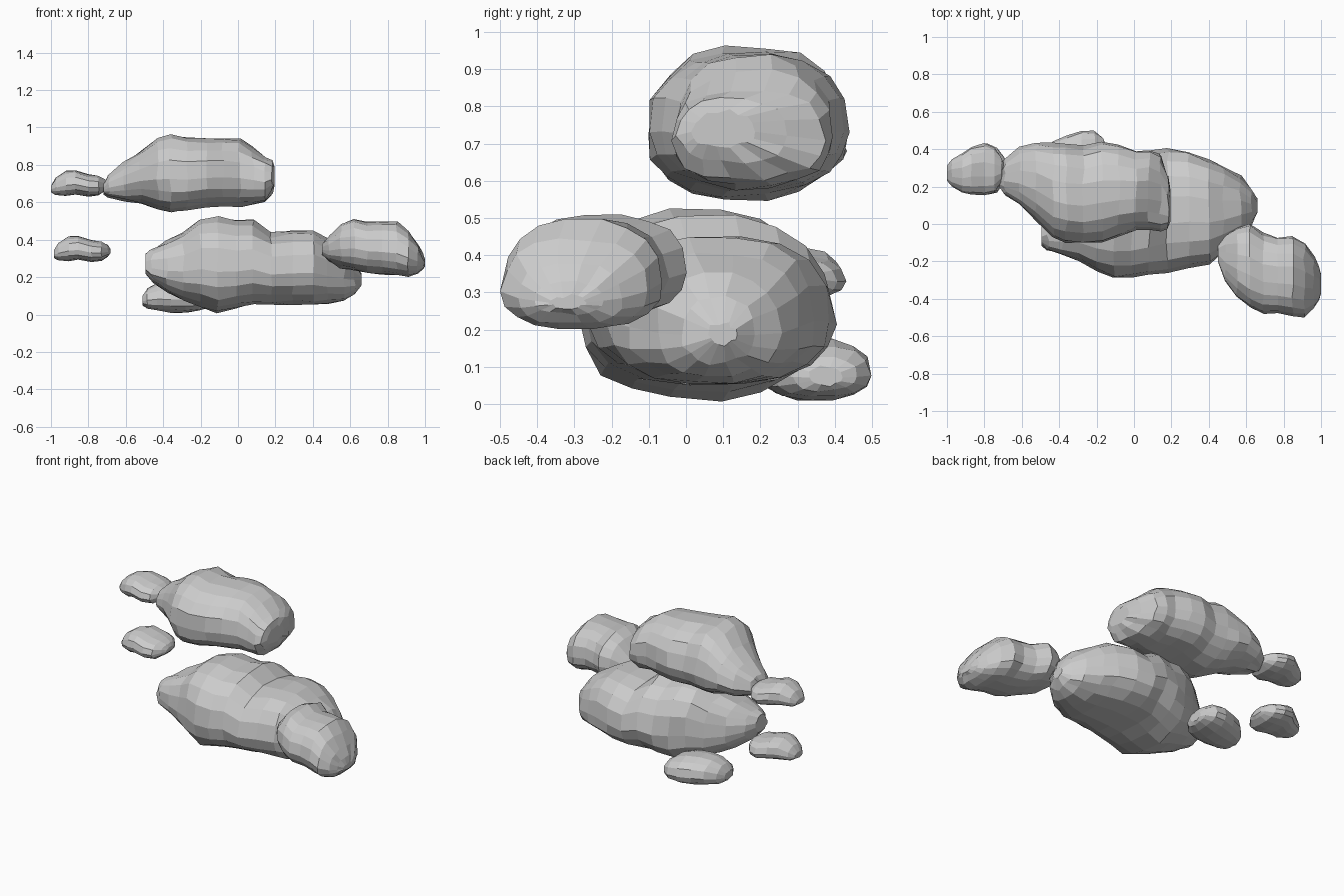
import bpy, bmesh, random
from math import sin, cos, pi

random.seed(4)


def spow(v, p):
    return (1 if v >= 0 else -1) * abs(v) ** p


def rock(name, rows, sides=18, waist=0.42, rough=0.008):
    """Loft a boulder through rows of (x, y front, y back, z bottom, z top)."""
    bm = bmesh.new()
    rings = []
    for i, (x, yf, yb, zb, zt) in enumerate(rows):
        mid, half = (yf + yb) / 2, (yb - yf) / 2
        zw = zb + waist * (zt - zb)
        ring = []
        for k in range(sides):
            a = 2 * pi * k / sides
            s, c = sin(a), cos(a)
            r = random.uniform(-rough, rough)
            y = mid + half * spow(c, 0.86) + r * c
            z = zw + ((zt - zw) * spow(s, 0.82) if s > 0 else (zw - zb) * spow(s, 0.88)) + r * s
            dx = 0 if i in (0, len(rows) - 1) else random.uniform(-rough, rough)
            ring.append(bm.verts.new((x + dx, y, max(z, 0))))
        rings.append(ring)
    for a, b in zip(rings, rings[1:]):
        for k in range(sides):
            j = (k + 1) % sides
            bm.faces.new((a[k], a[j], b[j], b[k]))
    bm.faces.new(rings[0])
    bm.faces.new(rings[-1])
    bmesh.ops.recalc_face_normals(bm, faces=bm.faces)
    me = bpy.data.meshes.new(name)
    bm.to_mesh(me)
    bm.free()
    ob = bpy.data.objects.new(name, me)
    bpy.context.collection.objects.link(ob)
    return ob


# Upper large boulder
rock("upper_boulder", [
    (-0.72, 0.20, 0.28, 0.645, 0.69),
    (-0.69, 0.16, 0.34, 0.63, 0.745),
    (-0.61, 0.10, 0.405, 0.61, 0.81),
    (-0.52, 0.02, 0.435, 0.60, 0.87),
    (-0.43, -0.07, 0.43, 0.565, 0.94),
    (-0.36, -0.095, 0.42, 0.55, 0.965),
    (-0.27, -0.105, 0.415, 0.56, 0.945),
    (-0.17, -0.095, 0.44, 0.575, 0.945),
    (-0.08, -0.06, 0.42, 0.58, 0.945),
    (0.01, -0.03, 0.39, 0.58, 0.935),
    (0.08, -0.035, 0.40, 0.59, 0.895),
    (0.14, -0.04, 0.37, 0.605, 0.85),
    (0.18, -0.02, 0.27, 0.65, 0.82),
    (0.195, 0.02, 0.18, 0.69, 0.79)])

# Lower large boulder
rock("lower_boulder", [
    (-0.495, -0.11, 0.00, 0.22, 0.32),
    (-0.46, -0.14, 0.07, 0.17, 0.355),
    (-0.38, -0.165, 0.16, 0.12, 0.39),
    (-0.29, -0.20, 0.24, 0.075, 0.445),
    (-0.20, -0.255, 0.30, 0.045, 0.515),
    (-0.11, -0.29, 0.34, 0.01, 0.53),
    (-0.01, -0.29, 0.37, 0.03, 0.505),
    (0.08, -0.275, 0.39, 0.05, 0.505),
    (0.18, -0.255, 0.405, 0.05, 0.44),
    (0.29, -0.23, 0.39, 0.05, 0.455),
    (0.40, -0.21, 0.35, 0.055, 0.455),
    (0.48, -0.16, 0.31, 0.06, 0.41),
    (0.57, -0.08, 0.255, 0.075, 0.35),
    (0.625, -0.01, 0.18, 0.11, 0.29),
    (0.66, 0.06, 0.13, 0.16, 0.22)])

# Medium boulder at the right front
rock("right_boulder", [
    (0.45, -0.20, -0.11, 0.32, 0.38),
    (0.49, -0.30, -0.055, 0.285, 0.42),
    (0.55, -0.385, -0.02, 0.25, 0.49),
    (0.62, -0.45, 0.00, 0.235, 0.515),
    (0.69, -0.475, -0.05, 0.225, 0.495),
    (0.77, -0.475, -0.07, 0.215, 0.50),
    (0.85, -0.49, -0.06, 0.205, 0.495),
    (0.91, -0.495, -0.10, 0.20, 0.445),
    (0.96, -0.455, -0.17, 0.215, 0.38),
    (0.985, -0.41, -0.22, 0.24, 0.33),
    (1.00, -0.37, -0.27, 0.26, 0.29)], rough=0.006)

# Low stone tucked under the back
rock("back_stone", [
    (-0.51, 0.25, 0.34, 0.05, 0.10),
    (-0.485, 0.22, 0.39, 0.03, 0.14),
    (-0.43, 0.20, 0.44, 0.018, 0.17),
    (-0.36, 0.20, 0.475, 0.01, 0.18),
    (-0.28, 0.21, 0.50, 0.01, 0.175),
    (-0.21, 0.24, 0.495, 0.02, 0.155),
    (-0.165, 0.29, 0.46, 0.035, 0.125),
    (-0.15, 0.33, 0.42, 0.05, 0.10)], sides=14, rough=0.004)

# Two matching small stones at the left, one above the other
for name, dx, dz in (("left_stone_upper", 0, 0.63), ("left_stone_lower", 0.015, 0.28)):
    rock(name, [
        (-1.00, 0.23, 0.31, 0.025, 0.06),
        (-0.975, 0.20, 0.345, 0.01, 0.10),
        (-0.92, 0.17, 0.375, 0.005, 0.138),
        (-0.87, 0.16, 0.415, 0.01, 0.142),
        (-0.80, 0.155, 0.43, 0.0, 0.12),
        (-0.745, 0.17, 0.405, 0.005, 0.11),
        (-0.71, 0.22, 0.36, 0.03, 0.09),
        (-0.698, 0.25, 0.33, 0.045, 0.07)], sides=14, rough=0.003)
    bpy.data.objects[name].location = (dx, 0, dz)
